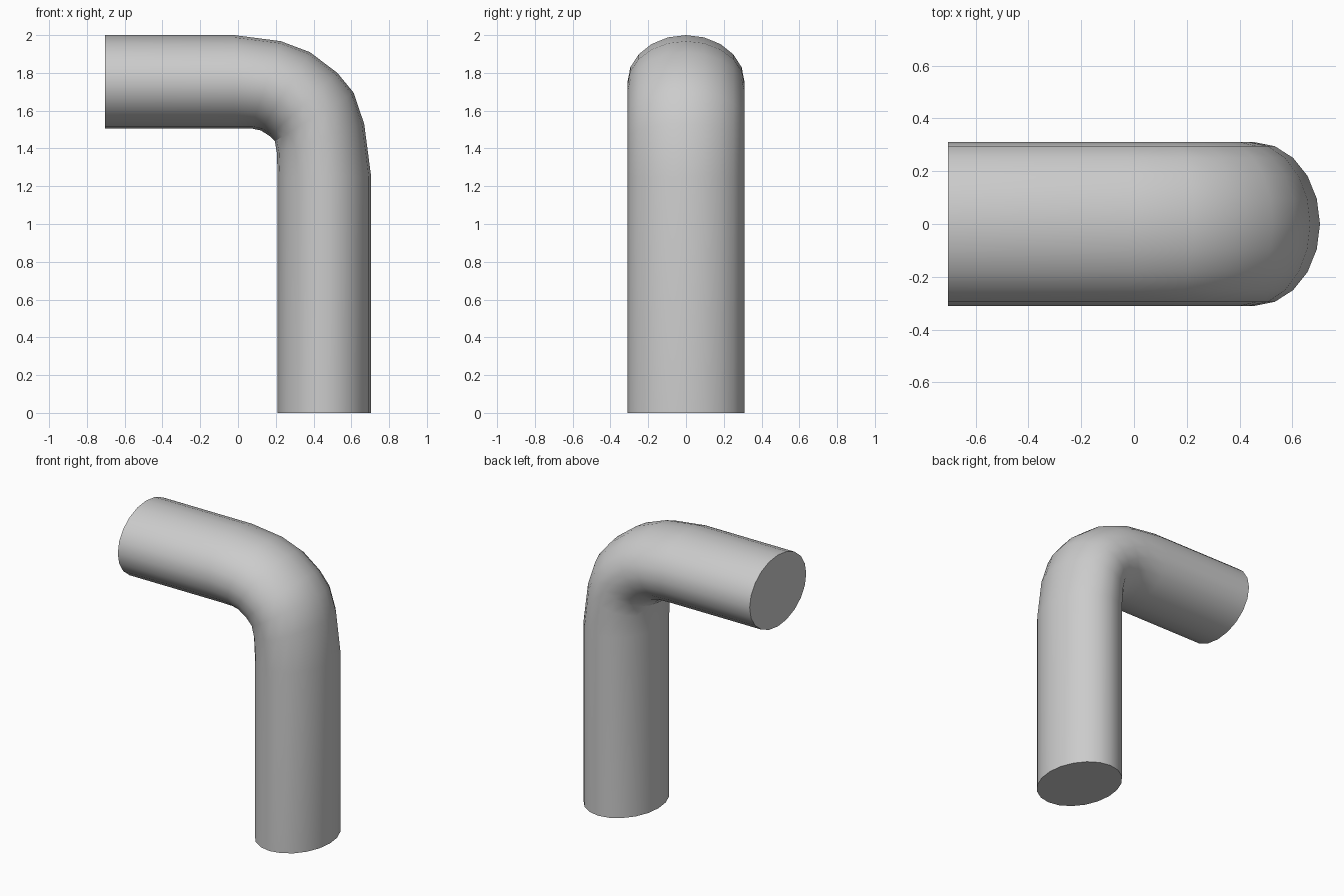
import bpy, bmesh, math
from mathutils import Vector

if "Cube" in bpy.data.objects:
    bpy.data.objects.remove(bpy.data.objects["Cube"])

SIDES = 20
HALF_WIDTH = 0.31

# Cross-sections along the elbow: outer (x, z), inner (x, z)
sections = [
    ((0.705, 0.0), (0.21, 0.0)),
    ((0.705, 1.25), (0.21, 1.25)),
    ((0.668, 1.53), (0.206, 1.375)),
    ((0.612, 1.695), (0.195, 1.438)),
    ((0.526, 1.80), (0.168, 1.465)),
    ((0.380, 1.910), (0.122, 1.495)),
    ((0.226, 1.968), (0.07, 1.506)),
    ((-0.02, 2.0), (-0.02, 1.505)),
    ((-0.705, 2.0), (-0.705, 1.505)),
]

# Loft elliptical rings through the sections
bm = bmesh.new()
rings = []
for (ox, oz), (ix, iz) in sections:
    outer, inner = Vector((ox, 0, oz)), Vector((ix, 0, iz))
    centre, axis = (outer + inner) / 2, (outer - inner) / 2
    ring = []
    for k in range(SIDES):
        a = math.tau * k / SIDES
        ring.append(bm.verts.new(centre + axis * math.cos(a)
                                 + Vector((0, HALF_WIDTH * math.sin(a), 0))))
    rings.append(ring)

for r0, r1 in zip(rings, rings[1:]):
    for k in range(SIDES):
        j = (k + 1) % SIDES
        bm.faces.new((r0[k], r0[j], r1[j], r1[k]))

# Flat end caps
bm.faces.new(rings[0])
bm.faces.new(rings[-1])
bmesh.ops.recalc_face_normals(bm, faces=bm.faces)

mesh = bpy.data.meshes.new("elbow_pipe")
bm.to_mesh(mesh)
bm.free()
pipe = bpy.data.objects.new("elbow_pipe", mesh)
bpy.context.collection.objects.link(pipe)

# Smooth sides, crisp ends
bpy.context.view_layer.objects.active = pipe
pipe.select_set(True)
bpy.ops.object.shade_smooth_by_angle(angle=math.radians(30))
